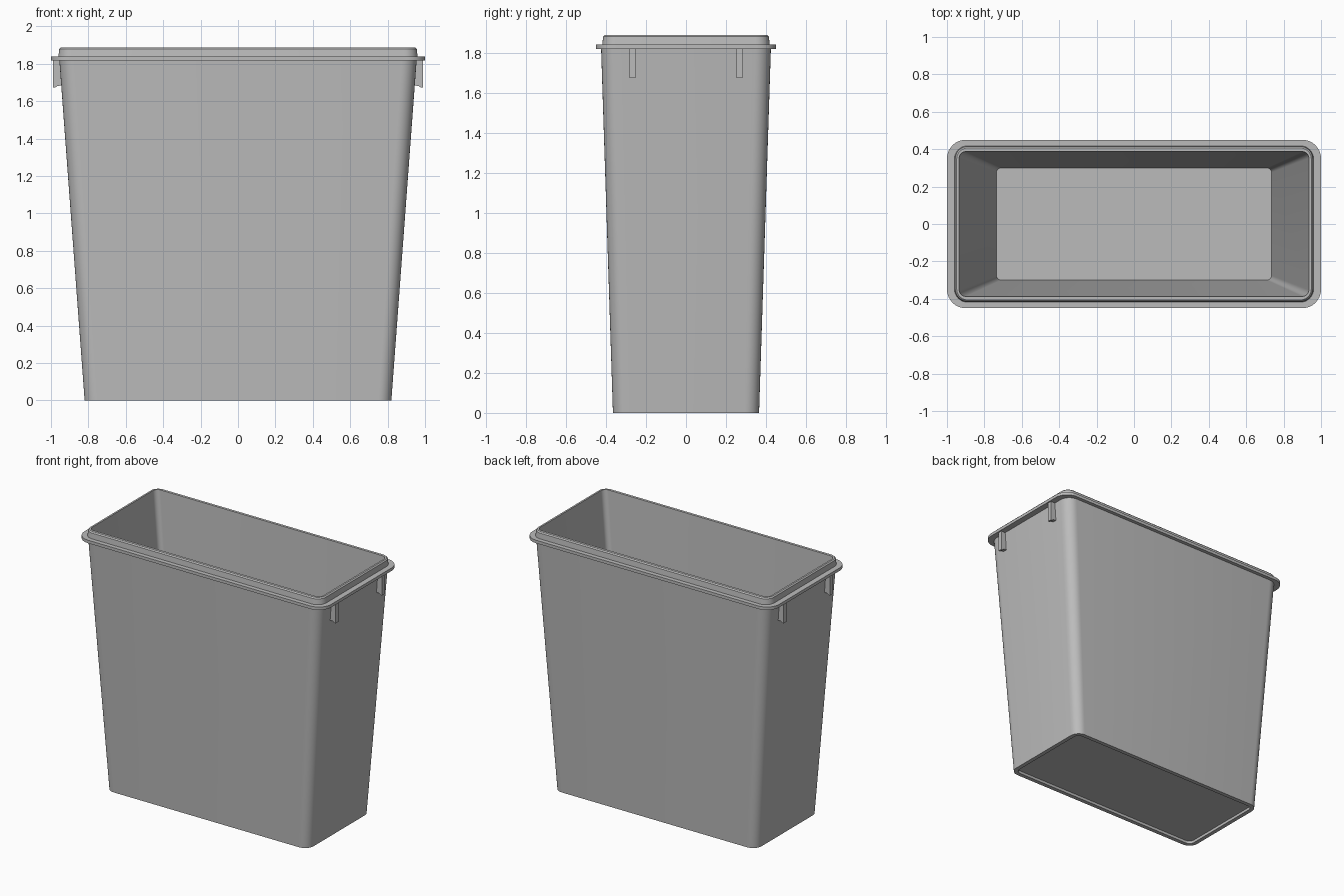
import bpy, bmesh, math

cube = bpy.data.objects.get("Cube")
if cube:
    bpy.data.objects.remove(cube)

grey = bpy.data.materials.new("grey_plastic")
grey.use_nodes = True
COLOUR = (0.5, 0.5, 0.5, 1)
grey.diffuse_color = COLOUR
grey.node_tree.nodes["Principled BSDF"].inputs["Base Color"].default_value = COLOUR


def rounded_rect(hx, hy, r, z, steps=8):
    """Ring of points for a rounded rectangle with half sizes hx, hy."""
    pts = []
    for quarter, (sx, sy) in enumerate([(1, 1), (-1, 1), (-1, -1), (1, -1)]):
        for i in range(steps + 1):
            a = (quarter + i / steps) * math.pi / 2
            pts.append((sx * (hx - r) + r * math.cos(a),
                        sy * (hy - r) + r * math.sin(a), z))
    return pts


def finish(name, bm, smooth=True):
    bmesh.ops.recalc_face_normals(bm, faces=bm.faces)
    mesh = bpy.data.meshes.new(name)
    bm.to_mesh(mesh)
    bm.free()
    mesh.materials.append(grey)
    obj = bpy.data.objects.new(name, mesh)
    bpy.context.collection.objects.link(obj)
    if smooth:
        bpy.ops.object.select_all(action='DESELECT')
        obj.select_set(True)
        bpy.context.view_layer.objects.active = obj
        bpy.ops.object.shade_smooth_by_angle(angle=math.radians(30))
    return obj


def loft(name, sections):
    """Skin a stack of rounded rectangles and cap both ends."""
    bm = bmesh.new()
    rings = [[bm.verts.new(p) for p in rounded_rect(*s)] for s in sections]
    for a, b in zip(rings, rings[1:]):
        for i in range(len(a)):
            j = (i + 1) % len(a)
            bm.faces.new((a[i], a[j], b[j], b[i]))
    bm.faces.new(rings[0])
    bm.faces.new(rings[-1])
    return finish(name, bm)


# Bin: recessed underside, tapered wall, lid flange, collar, inside, floor
loft("bin_body", [
    (0.79, 0.335, 0.04, 0.02),
    (0.79, 0.335, 0.04, 0.0),
    (0.82, 0.365, 0.07, 0.0),
    (0.955, 0.424, 0.08, 1.818),
    (1.0, 0.45, 0.1, 1.818),
    (1.0, 0.45, 0.1, 1.84),
    (0.96, 0.418, 0.07, 1.84),
    (0.956, 0.414, 0.066, 1.88),
    (0.948, 0.406, 0.058, 1.888),
    (0.935, 0.387, 0.035, 1.888),
    (0.735, 0.3, 0.025, 0.05),
])

# Ribs hanging under the flange at both ends
PROFILE = [(0.93, 1.82), (0.99, 1.82), (0.99, 1.672),
           (0.978, 1.672), (0.966, 1.682), (0.93, 1.684)]
for side, sx in (("left", 1), ("right", -1)):
    for end, y in (("front", -0.268), ("back", 0.268)):
        bm = bmesh.new()
        face = bm.faces.new([bm.verts.new((sx * x, y - 0.015, z)) for x, z in PROFILE])
        out = bmesh.ops.extrude_face_region(bm, geom=[face])
        moved = [v for v in out["geom"] if isinstance(v, bmesh.types.BMVert)]
        bmesh.ops.translate(bm, verts=moved, vec=(0, 0.03, 0))
        finish(f"{side}_{end}_rib", bm, smooth=False)
